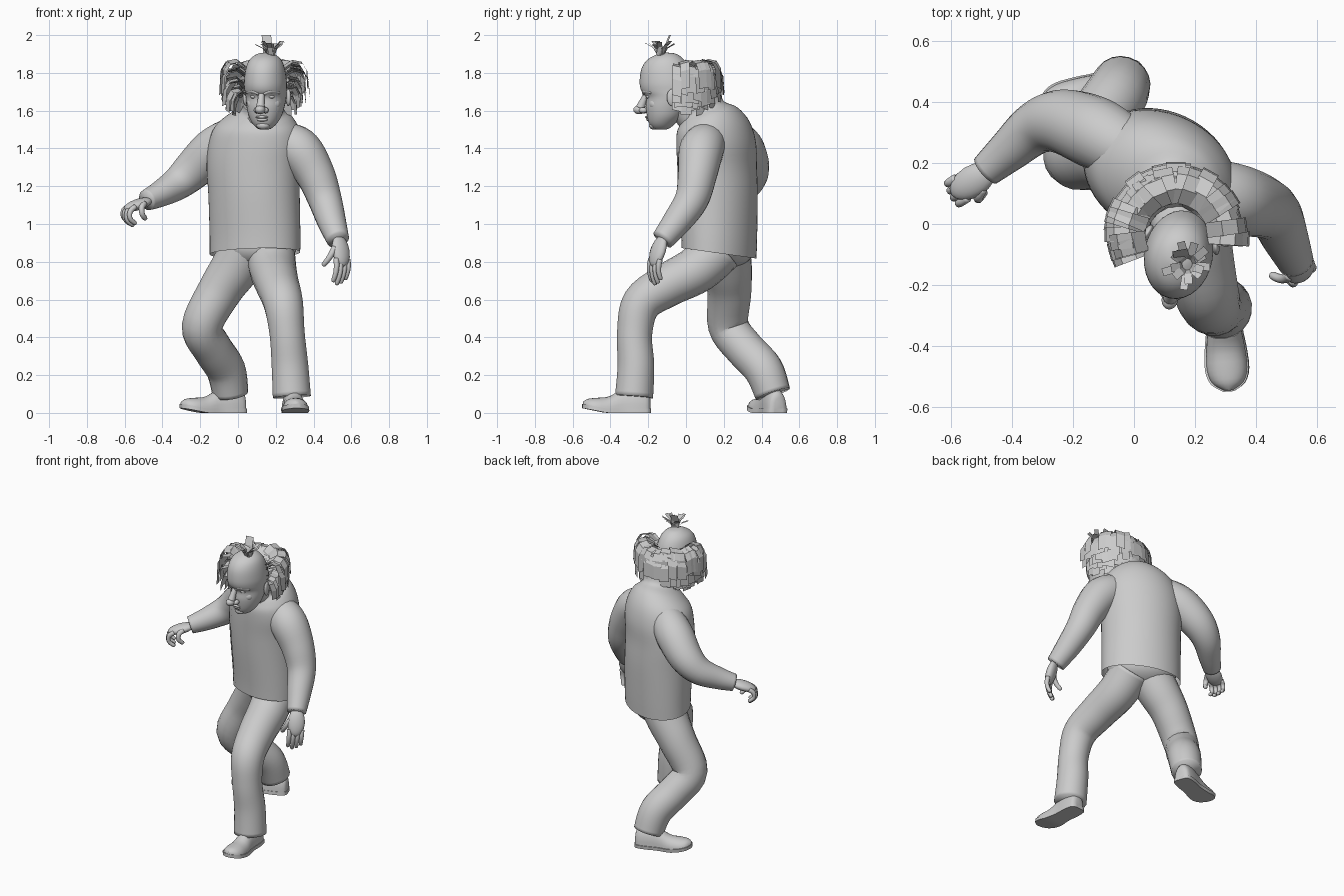
import bpy, bmesh, math, random
from mathutils import Vector, Matrix

if "Cube" in bpy.data.objects:
    bpy.data.objects.remove(bpy.data.objects["Cube"])

random.seed(4)
V = Vector
TAU = math.tau


def finish(name, bm, smooth=True):
    bmesh.ops.recalc_face_normals(bm, faces=bm.faces)
    for f in bm.faces:
        f.smooth = smooth
    me = bpy.data.meshes.new(name)
    bm.to_mesh(me)
    bm.free()
    ob = bpy.data.objects.new(name, me)
    bpy.context.collection.objects.link(ob)
    return ob


def spline(pts, n=5):
    """Catmull-Rom through tuples of any length."""
    p = [pts[0]] + list(pts) + [pts[-1]]
    out = []
    for i in range(1, len(p) - 2):
        for k in range(n):
            t = k / n
            out.append([0.5 * (2 * b + (c - a) * t + (2 * a - 5 * b + 4 * c - d) * t * t
                               + (3 * b - a - 3 * c + d) * t ** 3)
                        for a, b, c, d in zip(*p[i - 1:i + 3])])
    return out + [list(pts[-1])]


def loft(name, rings, wrap=True, caps=True):
    bm = bmesh.new()
    rows = [[bm.verts.new(v) for v in r] for r in rings]
    m = len(rows[0])
    for a, b in zip(rows, rows[1:]):
        for j in range(m if wrap else m - 1):
            k = (j + 1) % m
            bm.faces.new((a[j], a[k], b[k], b[j]))
    if caps:
        bm.faces.new(rows[0])
        bm.faces.new(rows[-1])
    return finish(name, bm)


def tube(name, pts, seg=20, n=5):
    """Round tube along (x, y, z, radius) points."""
    s = spline(pts, n)
    c = [V(p[:3]) for p in s]
    rings, u, last = [], None, None
    for i, p in enumerate(c):
        t = (c[min(i + 1, len(c) - 1)] - c[max(i - 1, 0)]).normalized()
        u = t.orthogonal().normalized() if u is None else last.rotation_difference(t) @ u
        w, last = t.cross(u), t
        rings.append([p + s[i][3] * (u * math.cos(TAU * j / seg) + w * math.sin(TAU * j / seg))
                      for j in range(seg)])
    return loft(name, rings)


def ball(name, loc, size, rot=0):
    bm = bmesh.new()
    bmesh.ops.create_uvsphere(bm, u_segments=20, v_segments=14, radius=1)
    bm.transform(Matrix.Translation(loc) @ Matrix.Rotation(rot, 4, 'Z') @ Matrix.Diagonal((*size, 1)))
    return finish(name, bm)


# Torso: rings of z, centre x, centre y, half width, half depth, tilt
TURN = math.radians(-25)
BODY = [(.845, .09, .175, .25, .185, -.14), (.95, .09, .175, .25, .19, -.05),
        (1.15, .085, .17, .25, .2, 0), (1.3, .08, .165, .255, .2, 0),
        (1.42, .09, .16, .255, .2, .05), (1.51, .1, .145, .23, .185, .15),
        (1.57, .12, .12, .17, .15, .3), (1.6, .13, .09, .115, .115, .4)]


def body_rings(rows, start, end, scale=1, seg=48):
    """Arcs around the torso, angles measured from its front."""
    out = []
    for z, cx, cy, a, b, tilt in spline(rows, 4):
        ring = []
        for j in range(seg + 1):
            t = -math.pi / 2 + start + (end - start) * j / seg
            x, y = scale * a * math.cos(t), scale * b * math.sin(t)
            X = x * math.cos(TURN) - y * math.sin(TURN)
            Y = x * math.sin(TURN) + y * math.cos(TURN)
            ring.append((cx + X, cy + Y, z + tilt * Y))
        out.append(ring)
    return out


# Open jacket, with the shirt front showing in the gap
loft("jacket", body_rings(BODY + [(1.635, .135, .075, .108, .11, .45)], .3, TAU - .3), False, False)
loft("shirt_front", body_rings(BODY, -.5, .5, .975, 12), False, False)
tube("neck", [(.12, .12, 1.48, .1), (.13, .05, 1.55, .088), (.145, -.03, 1.64, .08)])

# Trousers
ball("trouser_seat", (.1, .195, .88), (.22, .165, .12), TURN)
tube("left_trouser_leg", [(.17, .18, .87, .13), (.185, .06, .76, .125), (.21, -.1, .675, .115),
                          (.24, -.235, .58, .105), (.26, -.272, .42, .094), (.275, -.265, .25, .098),
                          (.285, -.275, .085, .102)])
tube("right_trouser_leg", [(.05, .2, .87, .14), (-.02, .22, .76, .13), (-.1, .23, .64, .117),
                           (-.19, .225, .46, .108), (-.135, .31, .34, .105), (-.065, .41, .23, .104),
                           (-.04, .46, .1, .095)])

# Sleeves
tube("left_sleeve", [(.17, .13, 1.45, .08), (.25, .11, 1.435, .105), (.33, .08, 1.385, .118),
                     (.41, .06, 1.26, .104), (.46, .03, 1.13, .09), (.497, -.05, 1.01, .076),
                     (.53, -.125, .915, .06)])
tube("right_sleeve", [(.03, .21, 1.46, .09), (-.04, .25, 1.45, .108), (-.13, .3, 1.39, .118),
                      (-.235, .335, 1.29, .106), (-.32, .315, 1.215, .088), (-.41, .24, 1.16, .07),
                      (-.485, .175, 1.125, .055)])


# Shoes: a flat-bottomed upper plus a slightly wider sole
def shoe(name, heel, toe):
    h, d = V(heel), V(toe) - V(heel)
    side = V((-d.y, d.x, 0)).normalized()
    prof = [(0, .025, .08), (.04, .05, .11), (.2, .058, .13), (.42, .056, .12), (.6, .064, .085),
            (.8, .068, .065), (.93, .052, .05), (1, .016, .03)]
    for part, grow, flat in (("upper", 1, None), ("sole", 1.07, .022)):
        rings = []
        for t, w, top in spline(prof, 3):
            base = h + d * (t if not flat else .5 + (t - .5) * 1.02)
            lift = .025 * max(0, t - .65) / .35
            ring = []
            for j in range(24):
                c, s = math.cos(TAU * j / 24), math.sin(TAU * j / 24)
                z = (flat if s > 0 else 0) if flat else top * max(0, s) ** .8 + .004
                ring.append(base + side * (w * grow * c) + V((0, 0, lift + z)))
            rings.append(ring)
        ob = loft(name + "_" + part, rings)
        bpy.context.view_layer.objects.active = ob
        ob.select_set(True)
        bpy.ops.object.shade_smooth_by_angle(angle=math.radians(50))
        ob.select_set(False)


shoe("left_shoe", (.285, -.19, 0), (.31, -.545, 0))
shoe("right_shoe", (.035, .49, 0), (-.3, .37, 0))


# Hands: palm, four curled fingers and a thumb
def hand(name, wrist, along, across, palm, curl, size):
    w, d = V(wrist), V(along).normalized()
    c = V(across)
    c = (c - d * c.dot(d)).normalized()
    n = d.cross(c)
    n = n if n.dot(V(palm)) > 0 else -n
    bm = bmesh.new()
    bmesh.ops.create_uvsphere(bm, u_segments=16, v_segments=12, radius=1)
    frame = Matrix((c, d, n)).transposed().to_4x4()
    bm.transform(Matrix.Translation(w + d * .055 * size) @ frame
                 @ Matrix.Diagonal((.048 * size, .08 * size, .027 * size, 1)))
    finish(name + "_palm", bm)

    def digit(label, p, direction, step, r, ang):
        pts = [(*p, r)]
        for k in range(4):
            p = p + step * (direction * math.cos(ang) + n * math.sin(ang)) * (1 if k < 3 else .2)
            pts.append((*p, r * (.98 - .1 * k if k < 3 else .4)))
            ang += curl if k < 2 else 0
        tube(label, pts, 10, 3)

    for k in range(4):
        digit(f"{name}_finger_{k + 1}", w + (d * .095 + c * (k - 1.5) * .023) * size, d,
              (.036, .04, .037, .031)[k] * size, .0135 * size, curl * .4)
    digit(f"{name}_thumb", w + (d * .04 - c * .035) * size, (d - c * .5).normalized(),
          .033 * size, .015 * size, .3)


hand("left_hand", (.537, -.13, .915), (.12, -.28, -.9), (.75, .6, 0), (-.6, .7, 0), .3, 1.12)
hand("right_hand", (-.48, .17, 1.12), (-.72, -.45, -.25), (-.5, .8, 0), (.2, 0, -1), .9, 1.08)

# Head in a straight frame, then turned slightly to the side
HX = .15
PIVOT = V((HX, -.08, 0))
YAW = Matrix.Translation(PIVOT) @ Matrix.Rotation(math.radians(-11), 4, 'Z') @ Matrix.Translation(-PIVOT)
SKULL = [(1.907, -.115, -.095, .01), (1.9, -.15, -.05, .045), (1.87, -.205, -.01, .083),
         (1.82, -.238, .02, .103), (1.75, -.247, .04, .112), (1.705, -.238, .045, .11),
         (1.67, -.212, .04, .107), (1.62, -.214, .01, .1), (1.57, -.207, -.02, .086),
         (1.53, -.195, -.06, .063), (1.505, -.175, -.09, .035), (1.5, -.145, -.12, .012)]
face = [loft("head", [[(HX + w * math.cos(TAU * j / 32), (f + b) / 2 + (b - f) / 2 * math.sin(TAU * j / 32), z)
                       for j in range(32)] for z, f, b, w in spline(SKULL, 4)])]
face.append(tube("nose_bridge", [(HX, -.205, 1.705, .014), (HX, -.225, 1.66, .018), (HX, -.245, 1.615, .024)], 12))
face.append(ball("nose_tip", (HX, -.25, 1.605), (.027, .033, .024)))
face.append(ball("upper_lip", (HX, -.203, 1.566), (.034, .015, .008)))
face.append(ball("lower_lip", (HX, -.198, 1.552), (.03, .014, .009)))
face.append(ball("chin", (HX, -.172, 1.522), (.036, .026, .022)))
for side, s in (("right", -1), ("left", 1)):
    face.append(ball(side + "_nostril", (HX + s * .024, -.225, 1.602), (.016, .022, .016)))
    face.append(ball(side + "_eye", (HX + s * .045, -.188, 1.674), (.021, .018, .011)))
    face.append(ball(side + "_cheek", (HX + s * .05, -.153, 1.635), (.04, .034, .035)))
    face.append(tube(side + "_brow", [(HX + s * .014, -.222, 1.688, .008), (HX + s * .045, -.213, 1.703, .012),
                                      (HX + s * .088, -.168, 1.695, .007)], 10))
    face.append(ball(side + "_ear", (HX + s * .113, -.05, 1.67), (.013, .03, .046), s * .35))
for ob in face:
    ob.matrix_world = YAW


# Hair made of flat curved strips
def strip(bm, path, across, width):
    rows = [[bm.verts.new(p - across * width / 2), bm.verts.new(p + across * width / 2)] for p in path]
    for a, b in zip(rows, rows[1:]):
        bm.faces.new((a[0], a[1], b[1], b[0]))


bm = bmesh.new()
for z0, r0, reach, drop, count in [(1.80, .1, 1.0, .09, 20), (1.76, .1, 1.01, .08, 20), (1.71, .1, .95, .07, 20),
                                   (1.67, .1, .86, .06, 18), (1.64, .09, .74, .05, 16)]:
    for i in range(count):
        a = math.radians(-2 + 200 * (i + random.uniform(-.3, .3)) / (count - 1))
        out = V((math.cos(a), math.sin(a), 0))
        across = V((-out.y, out.x, random.uniform(-.3, .3)))
        k, dz = reach * random.uniform(.92, 1.04), random.uniform(-.015, .015)
        path = [V((.138, -.035, z0 + dz + z)) + out * r for r, z in
                ((r0, .02), (.15 * k, .055), (.2 * k, .045), (.225 * k, .005), (.23 * k, -drop))]
        strip(bm, path, across, random.uniform(.045, .065))
finish("side_hair", bm, False)

bm = bmesh.new()
for i in range(14):
    a = TAU * i / 14 + random.uniform(-.2, .2)
    out = V((math.cos(a), math.sin(a), 0))
    lean, tall = random.uniform(.05, .085), random.uniform(.06, .085)
    base = V((.175, -.135, 1.885))
    strip(bm, [base + out * .012, base + out * lean * .45 + V((0, 0, tall * .65)),
               base + out * lean + V((0, 0, tall))], V((-out.y, out.x, 0)), .026)
strip(bm, [V((.16, -.115, 1.89)), V((.155, -.105, 1.95)), V((.15, -.085, 2.0))], V((1, .2, 0)), .05)
finish("top_tuft", bm, False)
